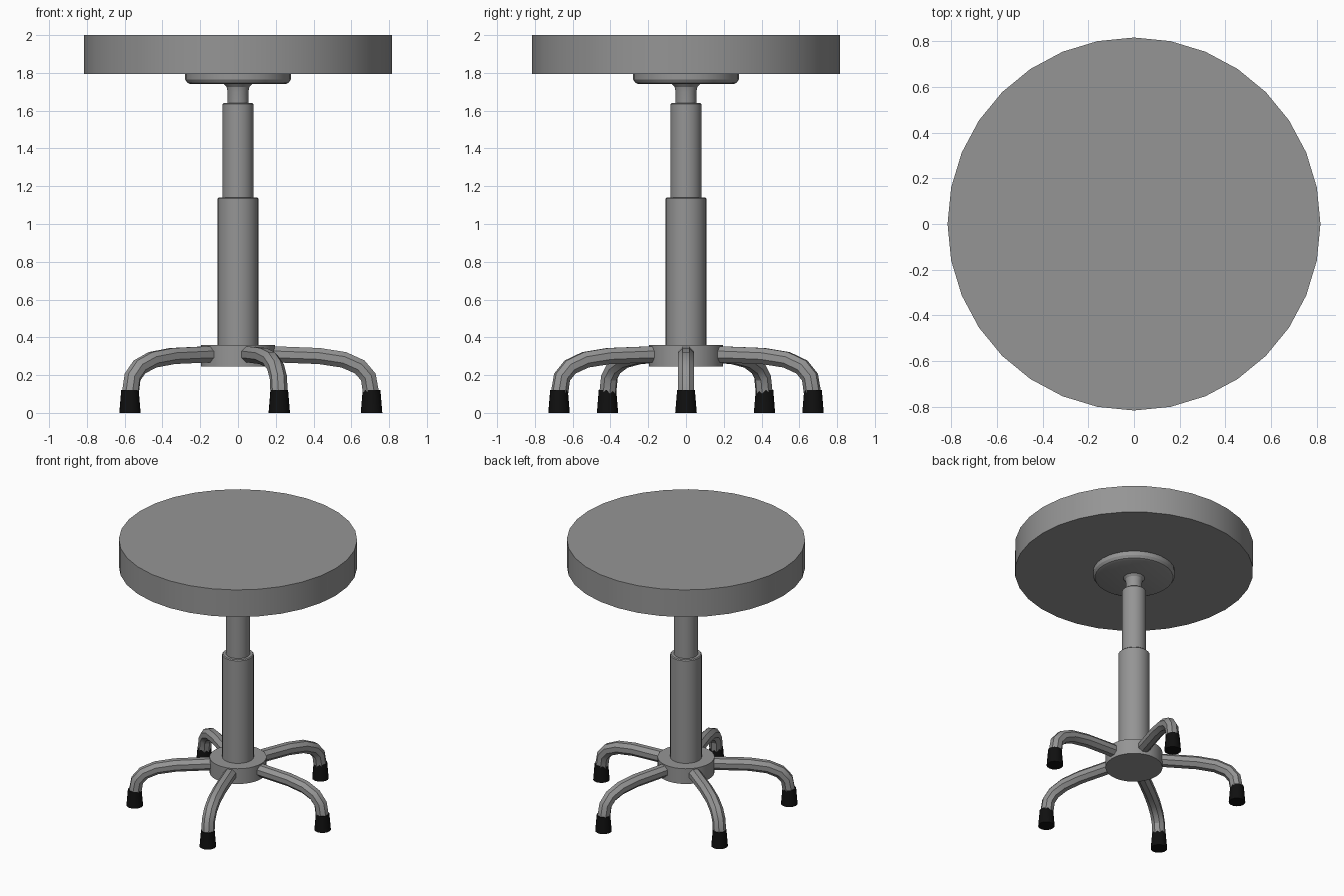
import bpy
import bmesh
import math
from mathutils import Vector

cube = bpy.data.objects.get("Cube")
if cube:
    bpy.data.objects.remove(cube, do_unlink=True)


def make_material(name, value):
    mat = bpy.data.materials.new(name)
    color = (value, value, value, 1)
    mat.diffuse_color = color
    mat.use_nodes = True
    mat.node_tree.nodes["Principled BSDF"].inputs["Base Color"].default_value = color
    return mat


GREY = make_material("grey", 0.3)
BLACK = make_material("black rubber", 0.005)


def skin(name, rings, mat, smooth_angle=30):
    """Join equal rings of points into a closed, capped tube."""
    bm = bmesh.new()
    loops = [[bm.verts.new(p) for p in ring] for ring in rings]
    for a, b in zip(loops, loops[1:]):
        for i in range(len(a)):
            j = (i + 1) % len(a)
            bm.faces.new((a[i], a[j], b[j], b[i]))
    bm.faces.new(loops[0])
    bm.faces.new(loops[-1])
    bmesh.ops.recalc_face_normals(bm, faces=bm.faces)
    mesh = bpy.data.meshes.new(name)
    bm.to_mesh(mesh)
    bm.free()
    mesh.materials.append(mat)
    obj = bpy.data.objects.new(name, mesh)
    bpy.context.collection.objects.link(obj)
    bpy.ops.object.select_all(action='DESELECT')
    obj.select_set(True)
    bpy.context.view_layer.objects.active = obj
    bpy.ops.object.shade_smooth_by_angle(angle=math.radians(smooth_angle))
    return obj


def turned(name, profile, mat, sides=32, center=(0, 0), turn=0):
    """Lathe a (radius, height) profile around a vertical axis."""
    angles = [turn + math.tau * i / sides for i in range(sides)]
    rings = [[(center[0] + r * math.cos(a), center[1] + r * math.sin(a), z)
              for a in angles] for r, z in profile]
    return skin(name, rings, mat)


# Seat and the plate that carries it
turned("seat", [(0.816, 1.795), (0.816, 2.0)], GREY)
turned("seat_plate", [(0.25, 1.74), (0.268, 1.747), (0.28, 1.765), (0.28, 1.797)], GREY)

# Telescoping column
turned("upper_rod", [(0.055, 1.6), (0.055, 1.7), (0.06, 1.725), (0.075, 1.742)], GREY)
turned("middle_tube", [(0.082, 1.1), (0.082, 1.634), (0.076, 1.64)], GREY)
turned("lower_tube", [(0.108, 0.3), (0.108, 1.134), (0.102, 1.14)], GREY)
turned("hub", [(0.195, 0.245), (0.195, 0.36)], GREY)

# Five bent octagonal legs with rubber feet
LEG_PATH = [(0.12, 0.309), (0.22, 0.309), (0.43, 0.301), (0.56, 0.281),
            (0.645, 0.243), (0.69, 0.19), (0.705, 0.1)]
LEG_RADIUS = 0.046
FOOT_REACH = 0.707


def leg(name, turn):
    path = [Vector((r * math.cos(turn), r * math.sin(turn), z)) for r, z in LEG_PATH]
    side = Vector((-math.sin(turn), math.cos(turn), 0))
    rings = []
    for i, p in enumerate(path):
        before = (p - path[i - 1]).normalized() if i else Vector()
        after = (path[i + 1] - p).normalized() if i < len(path) - 1 else Vector()
        up = (before + after).normalized().cross(side)
        rings.append([p + LEG_RADIUS * (side * math.cos(a) + up * math.sin(a))
                      for a in (math.tau * (k + 0.5) / 8 for k in range(8))])
    skin(name, rings, GREY)


for n in range(5):
    angle = math.tau * n / 5
    leg(f"leg_{n + 1}", angle)
    turned(f"foot_{n + 1}", [(0.057, 0), (0.047, 0.12)], BLACK, 16,
           (FOOT_REACH * math.cos(angle), FOOT_REACH * math.sin(angle)), angle)
